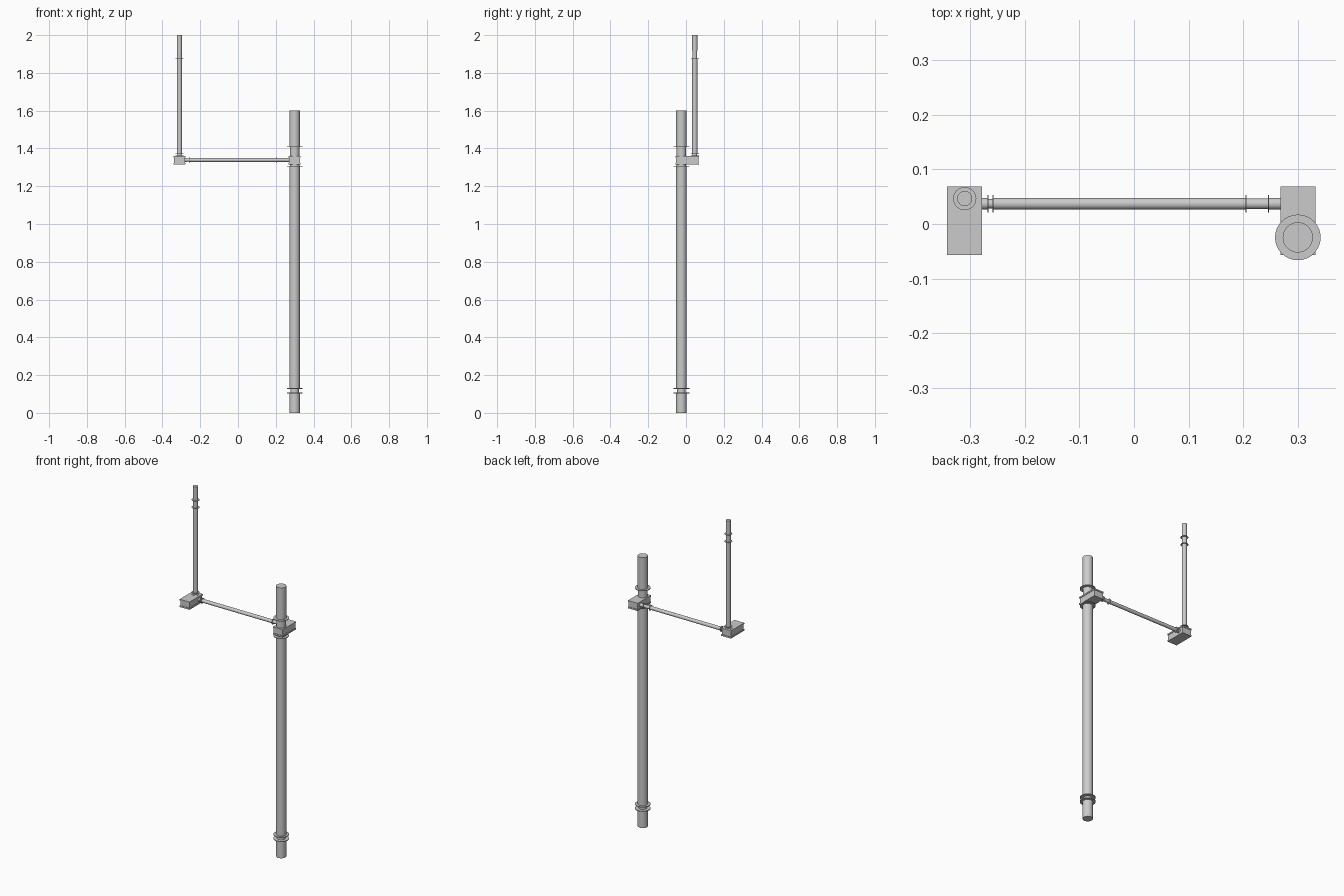
import bpy, bmesh, math
from mathutils import Matrix, Vector

if "Cube" in bpy.data.objects:
    bpy.data.objects.remove(bpy.data.objects["Cube"])

SIDES = 32


def finish(name, bm):
    bmesh.ops.recalc_face_normals(bm, faces=bm.faces[:])
    me = bpy.data.meshes.new(name)
    bm.to_mesh(me)
    bm.free()
    ob = bpy.data.objects.new(name, me)
    bpy.context.collection.objects.link(ob)
    bpy.ops.object.select_all(action='DESELECT')
    ob.select_set(True)
    bpy.context.view_layer.objects.active = ob
    bpy.ops.object.shade_smooth_by_angle(angle=math.radians(35))
    return ob


# Collared tube: the same turned profile is reused for every rod
def collared_tube(name, start, end, r, collar):
    start, end = Vector(start), Vector(end)
    length = (end - start).length
    t = 0.0025 * length
    profile = [(r, 0)]
    for lo, hi, neck in ((0.0656, 0.081, 0.8), (0.816, 0.881, 0.93)):
        a, b = lo * length, hi * length
        profile += [(r, a - t / 2), (collar, a - t / 2), (collar, a + t / 2),
                    (r * neck, a + t / 2), (r * neck, b - t / 2),
                    (collar, b - t / 2), (collar, b + t / 2), (r, b + t / 2)]
    profile.append((r, length))
    bm = bmesh.new()
    rings = [[bm.verts.new((rad * math.cos(2 * math.pi * i / SIDES),
                            rad * math.sin(2 * math.pi * i / SIDES), z))
              for i in range(SIDES)] for rad, z in profile]
    for p, q in zip(rings, rings[1:]):
        for i in range(SIDES):
            j = (i + 1) % SIDES
            bm.faces.new((p[i], p[j], q[j], q[i]))
    bm.faces.new(rings[0][::-1])
    bm.faces.new(rings[-1])
    turn = Vector((0, 0, 1)).rotation_difference(end - start).to_matrix().to_4x4()
    bm.transform(Matrix.Translation(start) @ turn)
    return finish(name, bm)


# Joint block: rectangular block with a shallow waist between two plates
def joint_block(name, x):
    hx, hy, y, z0, z1 = 0.032, 0.0625, 0.006, 1.315, 1.361
    plate, inset = 0.008, 0.003
    levels = [(z0, 0), (z0 + plate, 0), (z0 + plate, inset),
              (z1 - plate, inset), (z1 - plate, 0), (z1, 0)]
    bm = bmesh.new()
    rings = [[bm.verts.new((x + sx * (hx - d), y + sy * (hy - d), z))
              for sx, sy in ((-1, -1), (1, -1), (1, 1), (-1, 1))]
             for z, d in levels]
    for p, q in zip(rings, rings[1:]):
        for i in range(4):
            j = (i + 1) % 4
            bm.faces.new((p[i], p[j], q[j], q[i]))
    bm.faces.new(rings[0][::-1])
    bm.faces.new(rings[-1])
    return finish(name, bm)


collared_tube("main_pole", (0.3, -0.0245, 0), (0.3, -0.0245, 1.6), 0.0277, 0.0418)
collared_tube("upper_rod", (-0.31, 0.0465, 1.317), (-0.31, 0.0465, 2.0), 0.0138, 0.0212)
collared_tube("cross_rod", (-0.309, 0.037, 1.339), (0.321, 0.037, 1.339), 0.0105, 0.016)
for side, bx in (("left", -0.31), ("right", 0.3)):
    joint_block(side + "_joint_block", bx)
